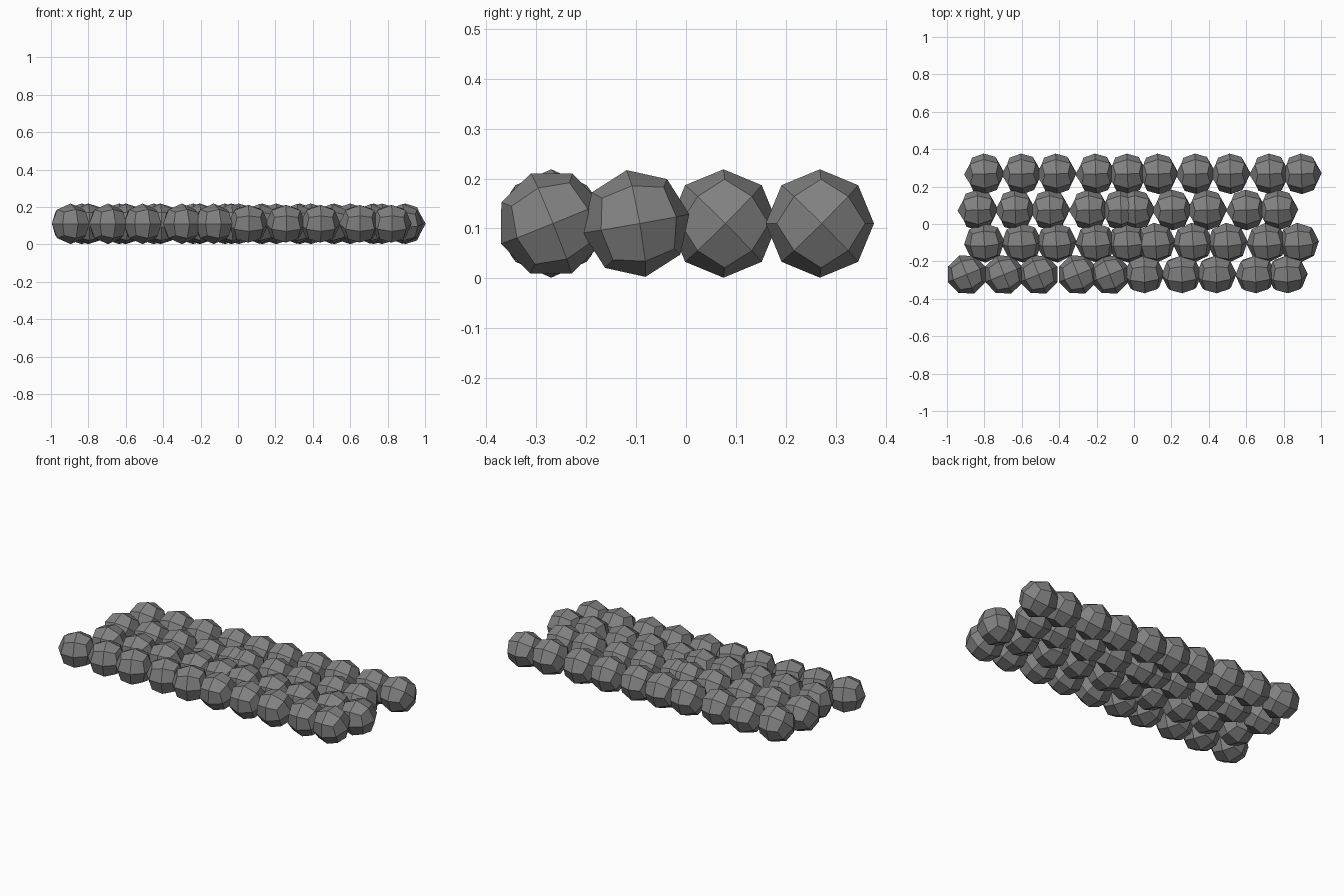
import bpy, bmesh
from math import radians
from mathutils import Euler

if "Cube" in bpy.data.objects:
    bpy.data.objects.remove(bpy.data.objects["Cube"])

R = 0.1085   # ball radius
Z = 0.11     # height of all ball centres

dark = bpy.data.materials.new("dark_grey")
dark.diffuse_color = (0.22, 0.22, 0.22, 1)
dark.use_nodes = True
dark.node_tree.nodes["Principled BSDF"].inputs["Base Color"].default_value = dark.diffuse_color


def ball_mesh(name, tilt):
    """24-sided ball: a cube cut once and pushed out to a sphere."""
    bm = bmesh.new()
    bmesh.ops.create_cube(bm, size=1)
    bmesh.ops.subdivide_edges(bm, edges=bm.edges[:], cuts=1, use_grid_fill=True)
    turn = Euler([radians(a) for a in tilt]).to_matrix()
    for v in bm.verts:
        v.co = turn @ (v.co.normalized() * R)
    mesh = bpy.data.meshes.new(name)
    bm.to_mesh(mesh)
    bm.free()
    mesh.materials.append(dark)
    return mesh


# Each row: y position, then two strings of five balls (first x, tilt)
STEPS = (0, 0.2, 0.385, 0.595, 0.765)
ROWS = [
    (-0.27, ((-0.895, (0, 0, 22)), (0.055, (22, 0, 2)))),
    (-0.10, ((-0.80, (10, 0, 4)), (0.115, (10, 0, 4)))),
    (0.075, ((-0.835, (45, 0, 2)), (0.005, (45, 0, 2)))),
    (0.268, ((-0.80, (45, 0, 2)), (0.13, (45, 0, 2)))),
]

for r, (y, strings) in enumerate(ROWS, 1):
    for s, (x0, tilt) in enumerate(strings, 1):
        mesh = ball_mesh(f"ball_row{r}_string{s}", tilt)
        for i, dx in enumerate(STEPS, 1):
            ball = bpy.data.objects.new(f"ball_row{r}_string{s}_{i}", mesh)
            ball.location = (x0 + dx, y, Z)
            bpy.context.collection.objects.link(ball)
